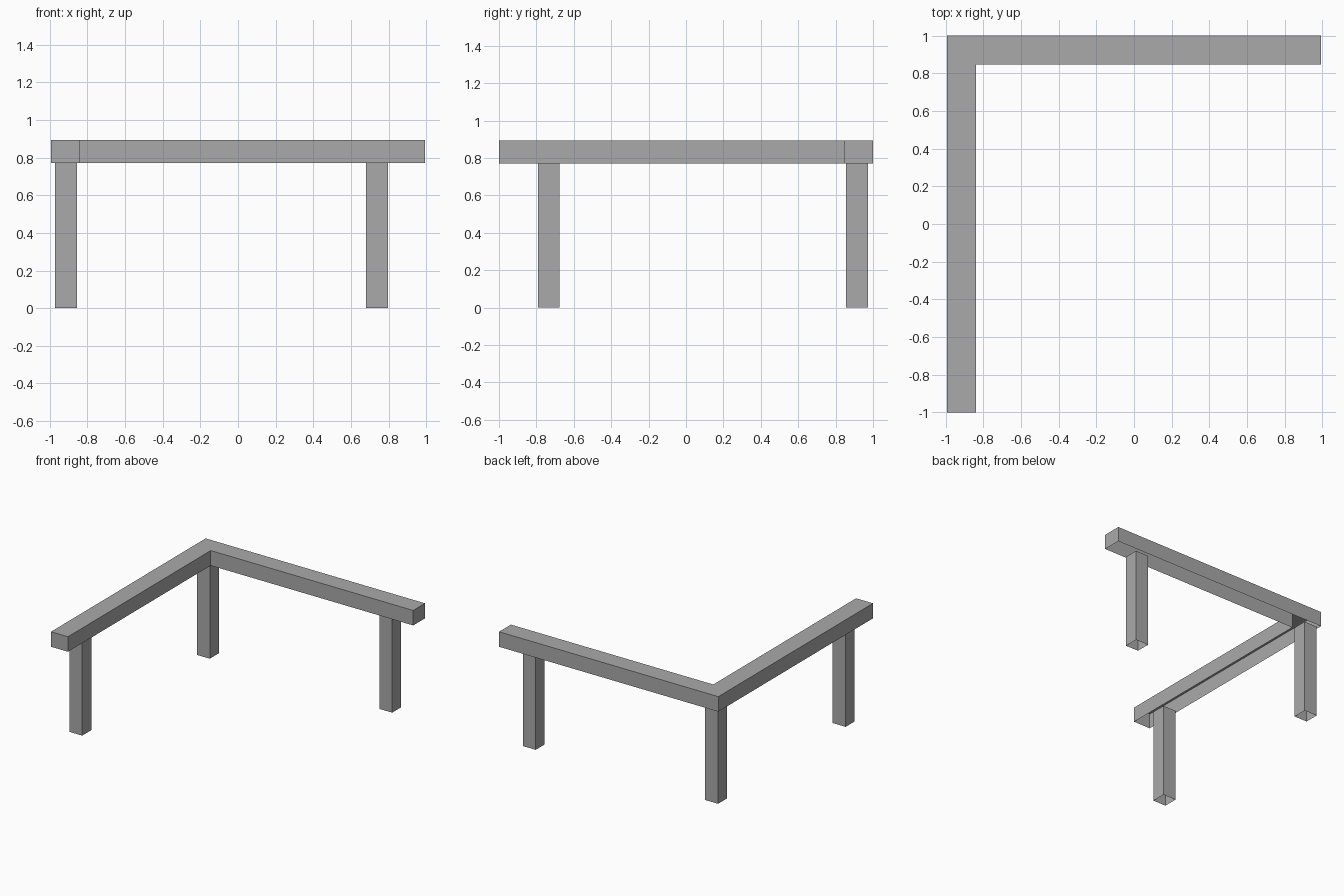
import bpy, bmesh

if "Cube" in bpy.data.objects:
    bpy.data.objects.remove(bpy.data.objects["Cube"])

grey = bpy.data.materials.new("plain grey")
grey.diffuse_color = (0.4, 0.4, 0.4, 1)
grey.use_nodes = True
grey.node_tree.nodes["Principled BSDF"].inputs["Base Color"].default_value = grey.diffuse_color


def shell(name, outline, z0, z1, capped):
    """Upright thin walls around an outline, optionally closed on top."""
    bm = bmesh.new()
    low = [bm.verts.new((x, y, z0)) for x, y in outline]
    high = [bm.verts.new((x, y, z1)) for x, y in outline]
    n = len(outline)
    for i in range(n):
        j = (i + 1) % n
        bm.faces.new((low[i], low[j], high[j], high[i]))
    if capped:
        bm.faces.new(high)
    mesh = bpy.data.meshes.new(name)
    bm.to_mesh(mesh)
    bm.free()
    mesh.materials.append(grey)
    obj = bpy.data.objects.new(name, mesh)
    bpy.context.collection.objects.link(obj)
    return obj


TOP, UNDER = 0.893, 0.77
X, Y, W = 0.993, 1.0, 0.153   # half extents and beam width

# L-shaped top rail, hollow and open underneath (counter-clockwise outline)
shell("top_rail", [(-X, -Y), (-X + W, -Y), (-X + W, Y - W),
                   (X, Y - W), (X, Y), (-X, Y)], UNDER, TOP, True)

# Square hollow legs
H = 0.0585
for name, x, y in (("corner_leg", -0.914, 0.915),
                   ("right_leg", 0.738, 0.915),
                   ("front_leg", -0.914, -0.734)):
    shell(name, [(x - H, y - H), (x + H, y - H), (x + H, y + H), (x - H, y + H)],
          0, UNDER, False)
